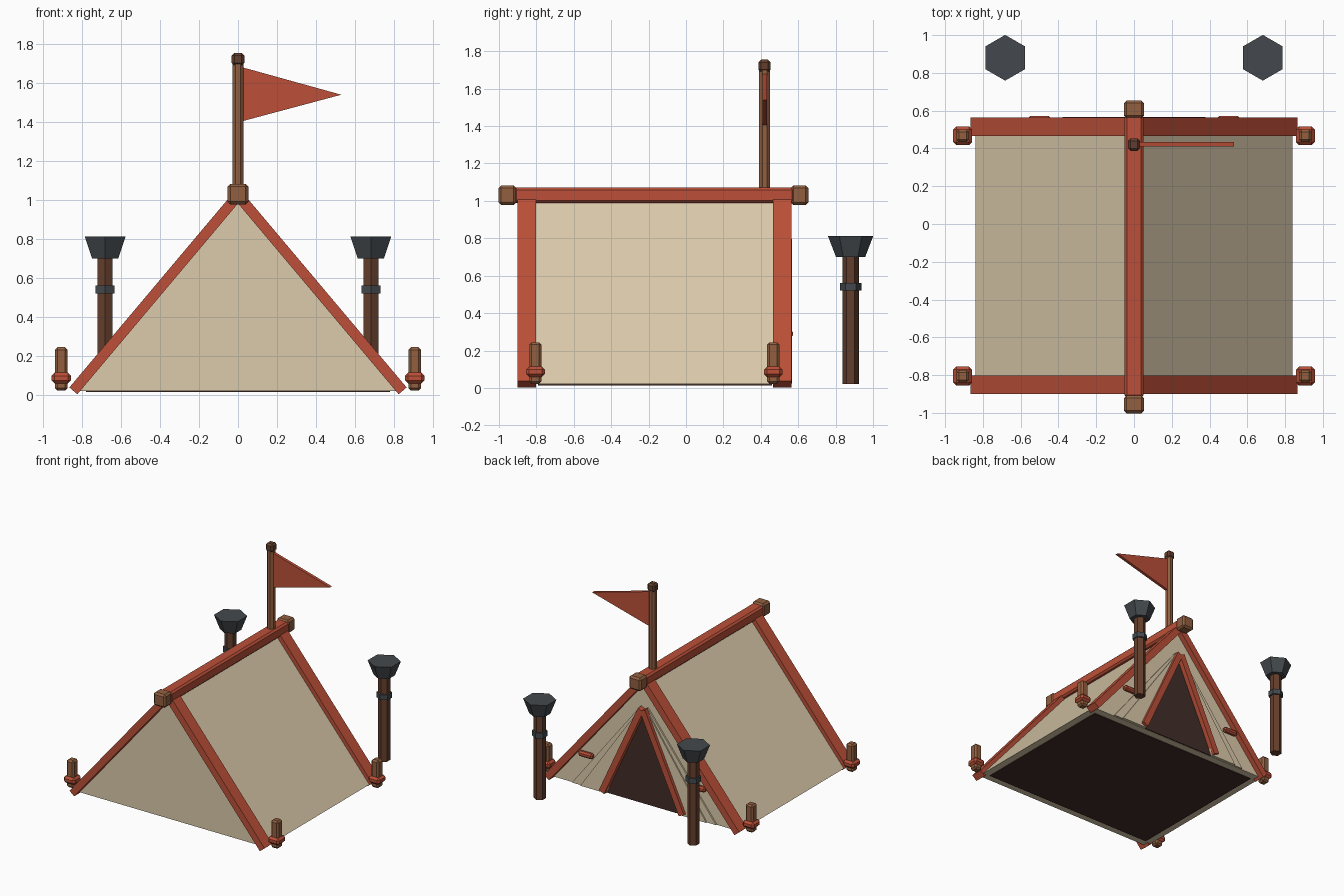
import bpy
import bmesh
import math
from mathutils import Vector

cube = bpy.data.objects.get("Cube")
if cube:
    bpy.data.objects.remove(cube, do_unlink=True)


def material(name, r, g, b):
    """Flat material from 0-255 display values, stored as linear."""
    lin = [((c / 255 + 0.055) / 1.055) ** 2.4 for c in (r, g, b)] + [1]
    m = bpy.data.materials.new(name)
    m.use_nodes = True
    m.diffuse_color = lin
    bsdf = m.node_tree.nodes["Principled BSDF"]
    bsdf.inputs["Base Color"].default_value = lin
    bsdf.inputs["Roughness"].default_value = 0.9
    return m


CANVAS = material("canvas", 220, 203, 172)
RED = material("red_paint", 188, 80, 56)
WOOD = material("light_wood", 146, 96, 64)
DARK_WOOD = material("dark_wood", 100, 63, 45)
IRON = material("iron", 68, 73, 77)
SHADE = material("dark_interior", 66, 45, 39)


def finish(name, bm, mat, bevel=0):
    bmesh.ops.recalc_face_normals(bm, faces=bm.faces)
    mesh = bpy.data.meshes.new(name)
    bm.to_mesh(mesh)
    bm.free()
    mesh.materials.append(mat)
    ob = bpy.data.objects.new(name, mesh)
    bpy.context.collection.objects.link(ob)
    if bevel:
        mod = ob.modifiers.new("chamfer", "BEVEL")
        mod.width = bevel
        mod.segments = 1
    return ob


def box(name, centre, size, mat, bevel=0):
    bm = bmesh.new()
    bmesh.ops.create_cube(bm, size=1)
    for v in bm.verts:
        v.co = Vector(a * b + c for a, b, c in zip(v.co, size, centre))
    return finish(name, bm, mat, bevel)


def slab(name, outline, y0, y1, mat):
    """Extrude an (x, z) outline from y0 to y1."""
    bm = bmesh.new()
    face = bm.faces.new([bm.verts.new((x, y0, z)) for x, z in outline])
    ext = bmesh.ops.extrude_face_region(bm, geom=[face])["geom"]
    verts = [g for g in ext if isinstance(g, bmesh.types.BMVert)]
    bmesh.ops.translate(bm, verts=verts, vec=(0, y1 - y0, 0))
    return finish(name, bm, mat)


def bar(name, p, q, width, y0, y1, mat):
    """Straight batten from p to q in the x-z plane."""
    p, q = Vector(p), Vector(q)
    d = (q - p).normalized()
    n = Vector((-d.y, d.x)) * width / 2
    return slab(name, [p + n, q + n, q - n, p - n], y0, y1, mat)


def turned(name, x, y, rings, sides, mat, turn=0):
    """Faceted post from (radius, z) rings."""
    bm = bmesh.new()
    loops = []
    for r, z in rings:
        angles = [math.tau * i / sides + math.pi / 2 + turn for i in range(sides)]
        loops.append([bm.verts.new((x + r * math.cos(a), y + r * math.sin(a), z)) for a in angles])
    for lo, hi in zip(loops, loops[1:]):
        for i in range(sides):
            j = (i + 1) % sides
            bm.faces.new((lo[i], lo[j], hi[j], hi[i]))
    bm.faces.new(loops[0])
    bm.faces.new(loops[-1])
    return finish(name, bm, mat)


# Tent body and ground sheet
slab("tent_canvas", [(-0.84, 0.02), (0.84, 0.02), (0, 1.01)], -0.85, 0.52, CANVAS)
box("ground_sheet", (0, -0.165, 0.018), (1.56, 1.25, 0.008), SHADE)

# Ridge beam with end caps
box("ridge_beam", (0, -0.17, 1.03), (0.1, 1.5, 0.085), RED, 0.014)
for label, y in (("front", -0.955), ("back", 0.607)):
    box(label + "_ridge_cap", (0, y, 1.03), (0.106, 0.094, 0.106), WOOD, 0.014)

# Doorway on the back end
slab("doorway", [(-0.33, 0.022), (0.33, 0.022), (0, 0.76)], 0.52, 0.528, SHADE)

for side, s in (("left", 1), ("right", -1)):
    # Edge battens along the roof slopes
    for label, y in (("front", -0.9), ("back", 0.465)):
        bar(f"{label}_{side}_batten", (s * 0.845, 0.02), (s * 0.02, 1.0), 0.054, y, y + 0.098, RED)

    # Door frame, folded flaps and ties
    bar(side + "_door_frame", (s * 0.355, 0.035), (s * 0.008, 0.785), 0.05, 0.515, 0.566, RED)
    slab(side + "_outer_flap", [(s * 0.33, 0.022), (s * 0.64, 0.022), (s * 0.03, 0.8)], 0.515, 0.532, CANVAS)
    slab(side + "_inner_flap", [(s * 0.33, 0.022), (s * 0.56, 0.022), (s * 0.03, 0.78)], 0.52, 0.542, CANVAS)
    box(side + "_flap_tie", (s * 0.5, 0.55, 0.29), (0.125, 0.042, 0.042), RED, 0.012)

    # Corner stakes with lashings
    for label, y in (("front", -0.805), ("back", 0.467)):
        box(f"{label}_{side}_stake", (s * 0.907, y, 0.133), (0.066, 0.066, 0.222), WOOD, 0.013)
        box(f"{label}_{side}_lashing", (s * 0.907, y, 0.086), (0.1, 0.1, 0.055), RED, 0.016)

    # Torches behind the tent
    x, y = s * 0.682, 0.88
    turned(side + "_torch_post", x, y, [(0.044, 0.02), (0.044, 0.71)], 6, DARK_WOOD)
    turned(side + "_torch_band", x, y, [(0.057, 0.52), (0.057, 0.562)], 6, IRON)
    turned(side + "_torch_bowl", x, y, [(0.078, 0.7), (0.121, 0.812)], 6, IRON)

# Flagpole and pennant
turned("flagpole", 0, 0.42, [(0.031, 1.04), (0.031, 1.71)], 8, WOOD, math.pi / 8)
box("flagpole_cap", (0, 0.42, 1.722), (0.066, 0.066, 0.066), DARK_WOOD, 0.014)
slab("pennant", [(0.025, 1.405), (0.53, 1.54), (0.025, 1.68)], 0.41, 0.434, RED)
